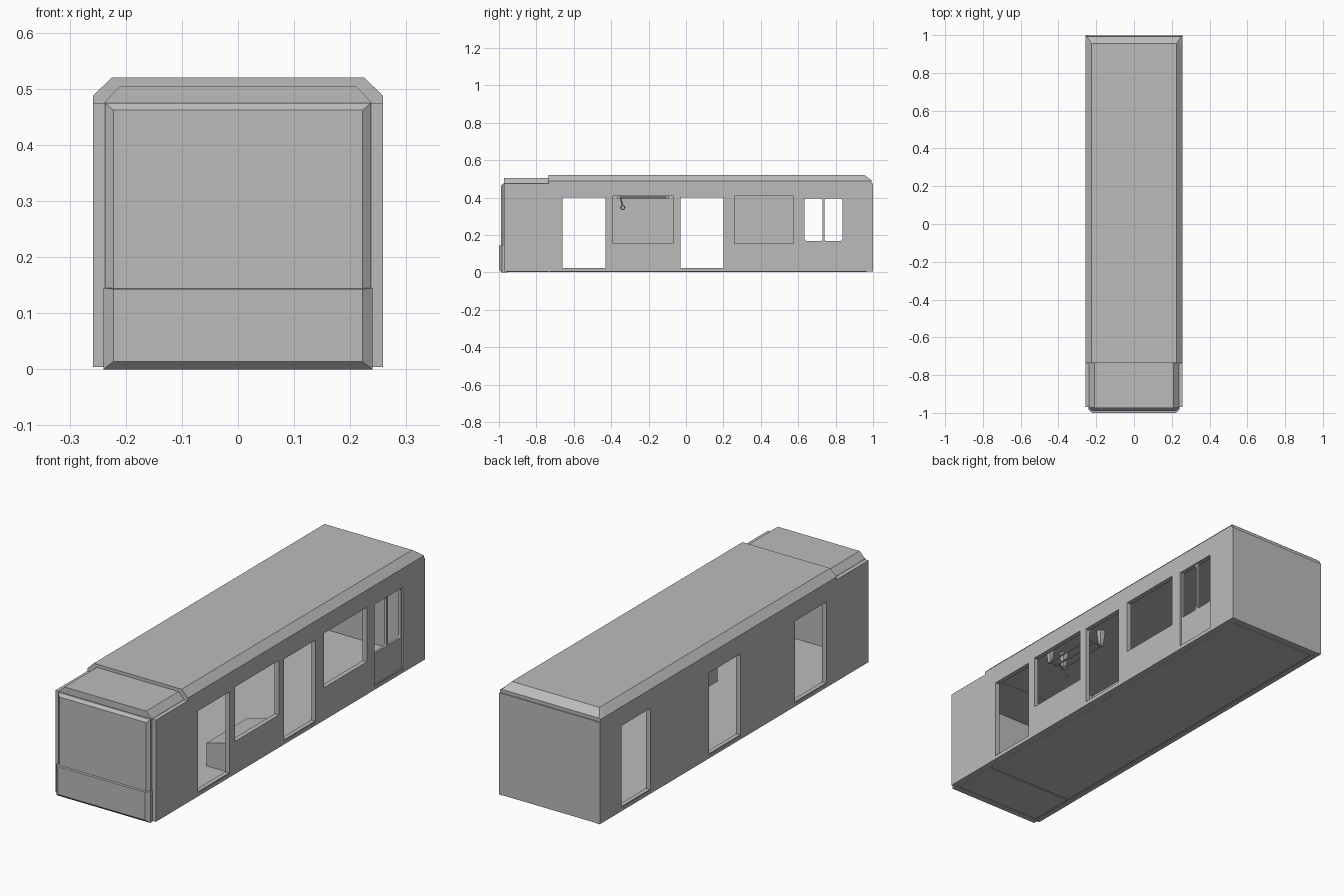
import bpy, bmesh, math
from mathutils import Vector

cube = bpy.data.objects.get("Cube")
if cube:
    bpy.data.objects.remove(cube, do_unlink=True)

grey = bpy.data.materials.new("body grey")
grey.use_nodes = True
colour = (0.5, 0.5, 0.5, 1)
grey.diffuse_color = colour
grey.node_tree.nodes["Principled BSDF"].inputs["Base Color"].default_value = colour


def finish(name, bm):
    bmesh.ops.recalc_face_normals(bm, faces=bm.faces)
    me = bpy.data.meshes.new(name)
    bm.to_mesh(me)
    bm.free()
    me.materials.append(grey)
    ob = bpy.data.objects.new(name, me)
    bpy.context.collection.objects.link(ob)
    return ob


def box(name, x, y, z):
    bm = bmesh.new()
    bmesh.ops.create_cube(bm, size=1)
    for v in bm.verts:
        v.co = [r[0] if c < 0 else r[1] for c, r in zip(v.co, (x, y, z))]
    return finish(name, bm)


def loft(name, rings):
    """Skin a closed solid through equal-length rings of points."""
    bm = bmesh.new()
    loops = [[bm.verts.new(p) for p in ring] for ring in rings]
    n = len(loops[0])
    for a, b in zip(loops, loops[1:]):
        for i in range(n):
            j = (i + 1) % n
            bm.faces.new((a[i], a[j], b[j], b[i]))
    bm.faces.new(loops[0])
    bm.faces.new(loops[-1])
    return finish(name, bm)


def rect(y, x, z0, z1):
    return [(-x, y, z0), (x, y, z0), (x, y, z1), (-x, y, z1)]


def plate(name, x, depth, ys, zs, holes, radius=0):
    """Upright plate in the y-z plane with rectangular openings."""
    bm = bmesh.new()
    yy = sorted({*ys, *(v for h in holes for v in h[:2])})
    zz = sorted({*zs, *(v for h in holes for v in h[2:])})
    for y0, y1 in zip(yy, yy[1:]):
        for z0, z1 in zip(zz, zz[1:]):
            cy, cz = (y0 + y1) / 2, (z0 + z1) / 2
            if not any(h[0] < cy < h[1] and h[2] < cz < h[3] for h in holes):
                bm.faces.new([bm.verts.new((x, a, b)) for a, b in
                              ((y0, z0), (y1, z0), (y1, z1), (y0, z1))])
    bmesh.ops.remove_doubles(bm, verts=bm.verts, dist=1e-5)
    out = bmesh.ops.extrude_face_region(bm, geom=bm.faces[:], use_keep_orig=True)
    for v in out["geom"]:
        if isinstance(v, bmesh.types.BMVert):
            v.co.x += depth
    bmesh.ops.recalc_face_normals(bm, faces=bm.faces)
    bmesh.ops.dissolve_limit(bm, angle_limit=0.01, verts=bm.verts, edges=bm.edges)
    if radius:
        inner = [e for e in bm.edges if abs(e.verts[0].co.x - e.verts[1].co.x) > abs(depth) / 2
                 and ys[0] < e.verts[0].co.y < ys[1] and zs[0] < e.verts[0].co.z < zs[1]]
        bmesh.ops.bevel(bm, geom=inner, offset=radius, segments=3, profile=0.5, affect="EDGES")
    return finish(name, bm)


def rod(name, a, b, r):
    a, b = Vector(a), Vector(b)
    bm = bmesh.new()
    bmesh.ops.create_cone(bm, cap_ends=True, segments=8, radius1=r, radius2=r, depth=(b - a).length)
    turn = Vector((0, 0, 1)).rotation_difference(b - a)
    for v in bm.verts:
        v.co = turn @ v.co + (a + b) / 2
    return finish(name, bm)


# Side walls with door and window openings
LENGTH, HEIGHT = (-0.97, 1.0), (0.004, 0.475)
doors = [(-0.66, -0.43, 0.02, 0.4), (-0.03, 0.2, 0.02, 0.4), (0.63, 0.84, 0.02, 0.4)]
windows = [(-0.39, -0.07, 0.155, 0.408), (0.26, 0.575, 0.155, 0.408)]
plate("left_wall", 0.258, -0.022, LENGTH, HEIGHT, doors + windows)
plate("right_wall", -0.258, 0.022, LENGTH, HEIGHT, doors)

# Closed rear double door
for name, y0, y1 in (("rear_leaf_front", 0.63, 0.734), ("rear_leaf_back", 0.736, 0.84)):
    plate(name, 0.25, -0.01, (y0, y1), (0.02, 0.4), [(y0 + 0.004, y1 - 0.004, 0.168, 0.396)], 0.012)

# Door sills
for i, d in enumerate(doors):
    for side, x in (("left", (0.236, 0.256)), ("right", (-0.256, -0.236))):
        box(f"{side}_sill_{i + 1}", x, d[:2], (0.01, 0.024))

# Floor, under panel and back wall
box("floor", (-0.236, 0.236), (-0.96, 0.98), (0.006, 0.02))
box("under_panel", (-0.225, 0.225), (-0.73, 0.965), (0.002, 0.006))
box("front_under_panel", (-0.225, 0.225), (-0.96, -0.736), (0.002, 0.006))
box("back_wall", (-0.236, 0.236), (0.978, 0.998), (0.004, 0.475))

# Front cap: bevelled windscreen panel above a deeper bumper panel
loft("windscreen_panel", [rect(-0.955, 0.237, 0.143, 0.475), rect(-0.978, 0.237, 0.143, 0.475),
                          rect(-0.99, 0.222, 0.143, 0.462)])
loft("bumper_panel", [rect(-0.955, 0.24, 0.0, 0.145), rect(-0.985, 0.24, 0.0, 0.145),
                      rect(-1.0, 0.222, 0.014, 0.143)])


# Roofs: chamfered profiles, with the main roof sloping at the back
def roof_ring(y, x, top_x, low, eave, top):
    return [(-x, y, low), (x, y, low), (x, y, eave), (top_x, y, top), (-top_x, y, top), (-x, y, eave)]


loft("main_roof", [roof_ring(-0.735, 0.258, 0.225, 0.474, 0.488, 0.52),
                   roof_ring(0.955, 0.258, 0.225, 0.474, 0.488, 0.52),
                   roof_ring(0.993, 0.258, 0.25, 0.474, 0.488, 0.491)])
loft("front_roof", [roof_ring(y, 0.238, 0.21, 0.47, 0.476, 0.505) for y in (-0.972, -0.735)])

# Bench box under the front window, with a sloping top
loft("bench_box", [[(0.133, y, 0.018), (0.237, y, 0.018), (0.237, y, 0.153), (0.133, y, 0.127)]
                   for y in (-0.42, -0.12)])

# Grab rails hung from the ceiling, with one hanging strap
for i, x in enumerate((0.11, 0.15, 0.19)):
    rod(f"grab_rail_{i + 1}", (x, -0.37, 0.4), (x, -0.09, 0.4), 0.005)
for name, y in (("front", -0.36), ("back", -0.1)):
    rod(f"{name}_cross_rail", (0.11, y, 0.4), (0.19, y, 0.4), 0.005)
    for x in (0.11, 0.19):
        loft(f"{name}_rail_mount", [[(x - r, y - r, z), (x + r, y - r, z), (x + r, y + r, z), (x - r, y + r, z)]
                                    for r, z in ((0.007, 0.395), (0.014, 0.475))])
rod("strap", (0.11, -0.35, 0.4), (0.11, -0.34, 0.358), 0.004)
bpy.ops.mesh.primitive_torus_add(location=(0.11, -0.338, 0.347), rotation=(0, math.pi / 2, 0),
                                 major_radius=0.011, minor_radius=0.003,
                                 major_segments=12, minor_segments=6)
ring = bpy.context.object
ring.name = "strap_ring"
ring.data.materials.append(grey)
